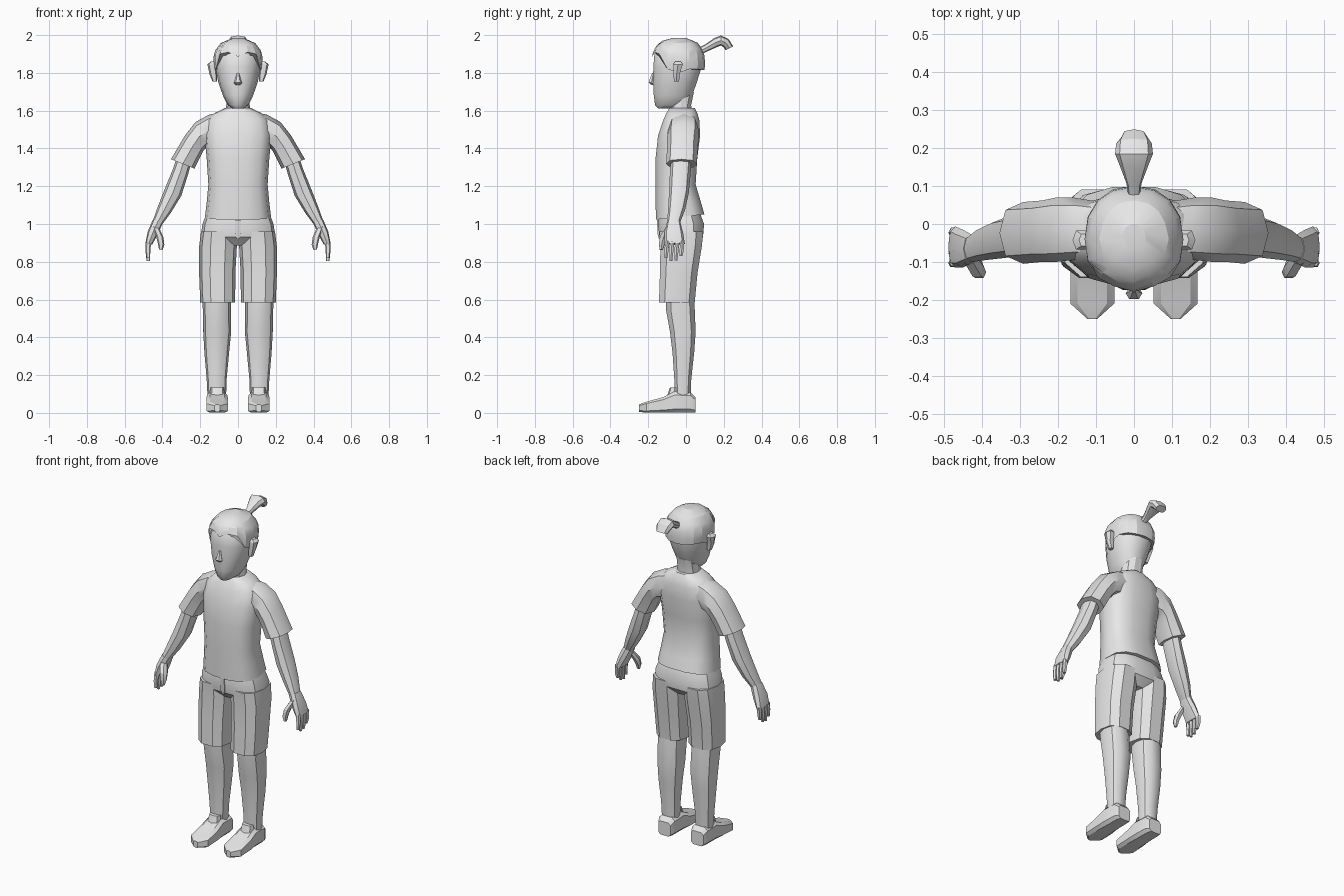
import bpy, bmesh, math
from mathutils import Vector as V

grey = bpy.data.materials.new("light_grey")
grey.diffuse_color = (0.8, 0.8, 0.8, 1)


def finish(name, bm, mirror=False, angle=30):
    bmesh.ops.recalc_face_normals(bm, faces=bm.faces)
    me = bpy.data.meshes.new(name)
    bm.to_mesh(me)
    bm.free()
    me.materials.append(grey)
    ob = bpy.data.objects.new(name, me)
    bpy.context.collection.objects.link(ob)
    bpy.context.view_layer.objects.active = ob
    ob.select_set(True)
    bpy.ops.object.shade_smooth_by_angle(angle=math.radians(angle))
    ob.select_set(False)
    if mirror:
        ob.modifiers.new("mirror", 'MIRROR')
    return ob


def spow(c, e):
    return math.copysign(abs(c) ** e, c) if abs(c) > 1e-6 else 0.0


def skin(bm, rows):
    """Bridge rows of points and cap both ends."""
    rows = [[bm.verts.new(p) for p in r] for r in rows]
    n = len(rows[0])
    for a, b in zip(rows, rows[1:]):
        for i in range(n):
            j = (i + 1) % n
            bm.faces.new((a[i], a[j], b[j], b[i]))
    bm.faces.new(rows[0])
    bm.faces.new(rows[-1])


def loft(name, rings, n=10, e=0.8, mirror=False, angle=30, phase=0.0):
    """Rings are (centre, half axis u, half axis v); e < 1 makes them boxier."""
    bm = bmesh.new()
    rows = []
    for c, u, v in rings:
        ts = [2 * math.pi * (i + phase) / n for i in range(n)]
        rows.append([c + u * spow(math.cos(t), e) + v * spow(math.sin(t), e) for t in ts])
    skin(bm, rows)
    return finish(name, bm, mirror, angle)


def across(ax, az, bx, bz, yf, yb):
    """Ring through two x-z points, spanning yf to yb."""
    return (V(((ax + bx) / 2, (yf + yb) / 2, (az + bz) / 2)),
            V(((ax - bx) / 2, 0, (az - bz) / 2)), V((0, (yb - yf) / 2, 0)))


def flat(z, rx, yf, yb):
    return across(rx, z, -rx, z, yf, yb)


def upright(ay, az, by, bz, cx, rx):
    """Ring through two y-z points, centred on cx."""
    return (V((cx, (ay + by) / 2, (az + bz) / 2)), V((rx, 0, 0)),
            V((0, (ay - by) / 2, (az - bz) / 2)))


# Head, neck and face
loft("head", [flat(1.612, .03, -.15, -.04), flat(1.63, .055, -.166, .01), flat(1.68, .08, -.173, .035),
              flat(1.75, .104, -.177, .06), flat(1.83, .121, -.176, .085), flat(1.90, .12, -.17, .085),
              flat(1.95, .08, -.13, .05)], 14, .9, angle=40)
loft("neck", [flat(1.57, .068, -.09, .035), flat(1.63, .062, -.085, .03), flat(1.70, .06, -.08, .045)], 10, .9)
loft("nose", [upright(-.165, 1.80, -.18, 1.80, 0, .006), upright(-.165, 1.765, -.195, 1.765, 0, .015),
              upright(-.165, 1.745, -.2, 1.75, 0, .022), upright(-.165, 1.735, -.182, 1.735, 0, .012)], 6)
loft("ear", [across(.135, 1.755, .112, 1.755, -.065, -.035), across(.15, 1.79, .11, 1.79, -.068, -.032),
             across(.162, 1.845, .115, 1.845, -.07, -.015), across(.145, 1.86, .115, 1.86, -.06, -.025)],
     6, .7, True)

# Hair cap: a dome whose lower edge follows the hairline
DOME = [(1.78, .122, -.172, .095), (1.85, .131, -.181, .101), (1.90, .13, -.178, .097),
        (1.945, .108, -.158, .078), (1.97, .075, -.125, .05), (1.985, .03, -.07, .0)]


def dome(z):
    for a, b in zip(DOME, DOME[1:]):
        if z <= b[0] + 1e-6:
            k = (z - a[0]) / (b[0] - a[0])
            return [p + (q - p) * k for p, q in zip(a, b)]
    return DOME[-1]


EDGE = [1.885, 1.91, 1.90, 1.82, 1.80, 1.82, 1.82, 1.815, 1.815]  # front to back
bm = bmesh.new()
rows = []
for k in (0, .2, .45, .65, .85, 1):
    row = []
    for i in range(16):
        low = EDGE[min(i, 16 - i)]
        z, rx, yf, yb = dome(low + (1.985 - low) * k)
        t = 2 * math.pi * i / 16
        row.append((rx * spow(math.sin(t), .9),
                    (yf + yb) / 2 - (yb - yf) / 2 * spow(math.cos(t), .9), z))
    rows.append(row)
skin(bm, rows)
finish("hair", bm, angle=22)
loft("ponytail", [upright(.07, 1.935, .085, 1.90, 0, .016), upright(.10, 1.95, .115, 1.915, 0, .02),
                  upright(.15, 1.985, .16, 1.935, 0, .038), upright(.185, 1.998, .185, 1.945, 0, .05),
                  upright(.225, 1.98, .2, 1.935, 0, .047), upright(.25, 1.94, .21, 1.92, 0, .033)], 8)

# Shirt
loft("shirt_body", [(V((0, -.031, 1.037)), V((.175, 0, 0)), V((0, .131, .014))),
                    flat(1.12, .165, -.163, .08), flat(1.21, .157, -.163, .053), flat(1.35, .166, -.163, .062),
                    flat(1.47, .178, -.15, .077), flat(1.55, .165, -.122, .072), flat(1.587, .125, -.105, .062),
                    flat(1.613, .07, -.09, .048)], 14, .75, angle=40)
loft("sleeve", [across(.08, 1.595, .12, 1.42, -.09, .06), across(.155, 1.578, .165, 1.41, -.095, .07),
                across(.225, 1.54, .185, 1.385, -.10, .07), across(.28, 1.47, .205, 1.345, -.10, .062),
                across(.355, 1.343, .23, 1.293, -.105, .058)], 8, .85, True, angle=40)

# Arms and hands
loft("arm", [across(.315, 1.38, .24, 1.35, -.08, .03), across(.345, 1.29, .265, 1.26, -.085, .025),
             across(.39, 1.18, .30, 1.15, -.09, .015), across(.425, 1.09, .355, 1.06, -.095, -.005),
             across(.45, 1.02, .40, 1.0, -.10, -.03)], 8, .85, True, angle=40)
loft("palm", [across(.45, 1.025, .40, 1.0, -.10, -.03), across(.478, .96, .425, .945, -.115, -.015),
              across(.49, .90, .455, .89, -.115, -.006)], 8, .75, True, angle=40)
for i, (y, tip) in enumerate([(-.1, .82), (-.074, .803), (-.047, .808), (-.02, .83)]):
    loft(f"finger_{i + 1}", [across(.488, .91, .46, .90, y - .012, y + .012),
                             across(.49, .86, .464, .86, y - .015, y + .009),
                             across(.484, tip, .466, tip, y - .015, y + .002)], 6, .8, True)
loft("thumb", [across(.455, .99, .415, .975, -.105, -.07), across(.435, .94, .395, .93, -.14, -.09),
               across(.425, .90, .39, .89, -.145, -.11), across(.418, .865, .4, .862, -.14, -.122)], 6, .8, True)

# Shorts
loft("shorts_hips", [flat(.885, .11, -.10, .05), flat(.93, .198, -.142, .092), flat(1.0, .188, -.152, .098),
                     flat(1.06, .165, -.14, .075)], 14, .75)
loft("shorts_leg", [across(.2, .585, .015, .585, -.147, .05), across(.206, .74, .014, .74, -.142, .065),
                    across(.206, .88, .006, .88, -.14, .088), across(.196, .96, .01, .96, -.145, .096)],
     10, .8, True)
loft("fly", [flat(.92, .008, -.146, -.12), flat(.95, .018, -.154, -.12), flat(1.02, .018, -.157, -.12)], 4, .6, phase=.5)

# Legs and shoes
loft("leg", [across(.19, .62, .038, .62, -.11, .045), across(.186, .54, .038, .54, -.108, .05),
             across(.184, .43, .036, .43, -.088, .054), across(.178, .32, .047, .32, -.074, .046),
             across(.166, .18, .06, .18, -.064, .03), across(.16, .06, .064, .06, -.06, .025)],
     10, .85, True, angle=40)
loft("shoe", [upright(.05, .085, .05, 0, .11, .042), upright(.025, .11, .025, 0, .11, .054),
              upright(-.06, .115, -.06, 0, .11, .056), upright(-.12, .085, -.12, 0, .11, .06),
              upright(-.21, .06, -.21, 0, .11, .06), upright(-.25, .045, -.25, .005, .11, .014)],
     8, .45, True, phase=.5)
loft("shoe_tongue", [across(.15, .09, .07, .09, -.10, -.03), across(.145, .135, .075, .135, -.085, -.035)],
     8, .8, True)
